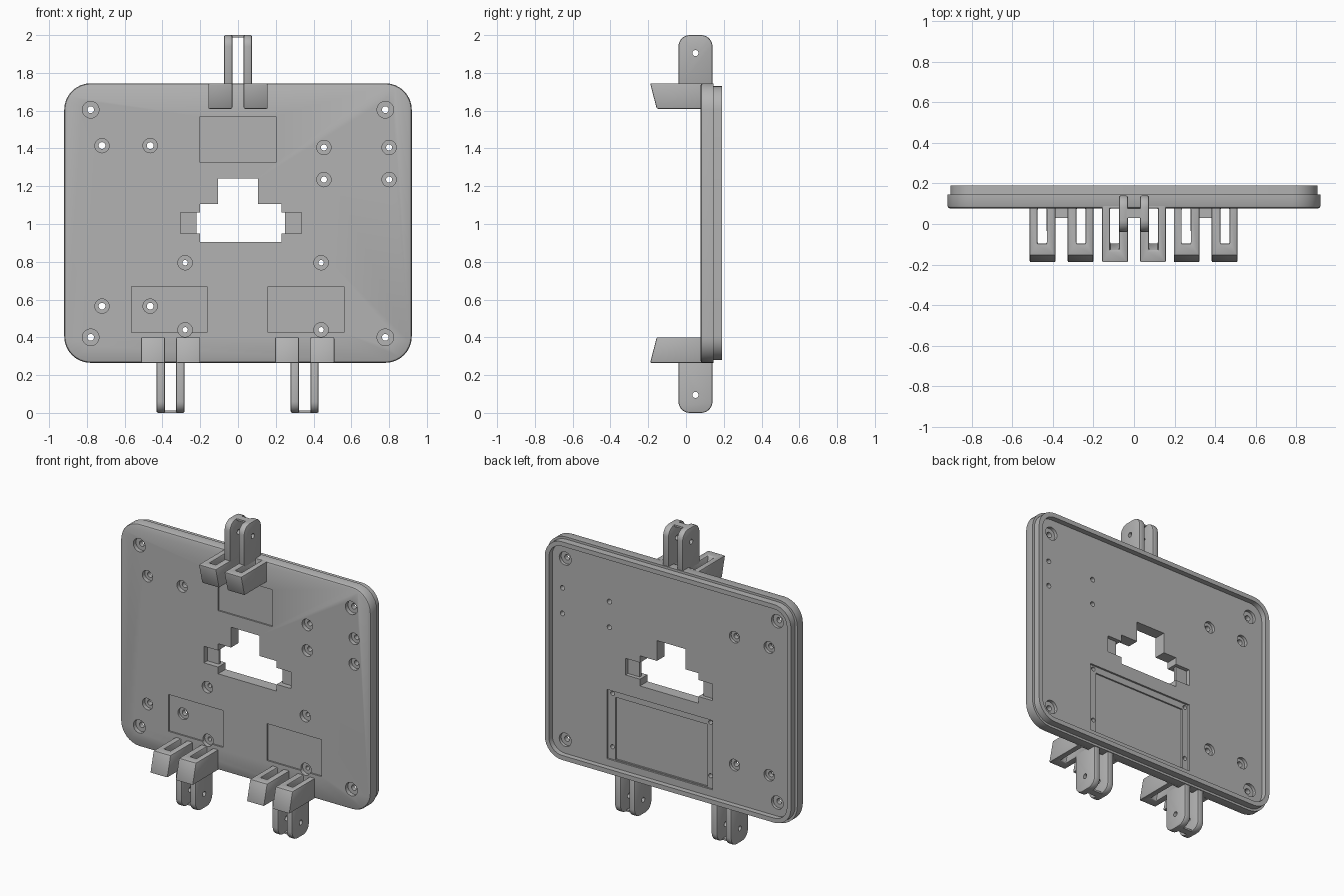
import bpy, bmesh, math

cube = bpy.data.objects.get("Cube")
if cube:
    bpy.data.objects.remove(cube, do_unlink=True)

grey = bpy.data.materials.new("plain grey")
grey.use_nodes = True
GREY = (0.45, 0.45, 0.45, 1)
grey.diffuse_color = GREY
grey.node_tree.nodes["Principled BSDF"].inputs["Base Color"].default_value = GREY


def loft(name, rings):
    """Join matching point rings with quads and cap both ends."""
    bm = bmesh.new()
    loops = [[bm.verts.new(p) for p in ring] for ring in rings]
    for a, b in zip(loops, loops[1:]):
        for i in range(len(a)):
            j = (i + 1) % len(a)
            bm.faces.new((a[i], a[j], b[j], b[i]))
    bm.faces.new(loops[0])
    bm.faces.new(loops[-1])
    bmesh.ops.recalc_face_normals(bm, faces=bm.faces)
    me = bpy.data.meshes.new(name)
    bm.to_mesh(me)
    bm.free()
    me.materials.append(grey)
    ob = bpy.data.objects.new(name, me)
    bpy.context.collection.objects.link(ob)
    return ob


def prism_x(name, yz, x0, x1):
    return loft(name, [[(x, y, z) for y, z in yz] for x in (x0, x1)])


def prism_y(name, xz, y0, y1):
    return loft(name, [[(x, y, z) for x, z in xz] for y in (y0, y1)])


def rect(x0, x1, z0, z1):
    return [(x0, z0), (x1, z0), (x1, z1), (x0, z1)]


def circle(cx, cz, r, n=24):
    return [(cx + r * math.cos(math.tau * i / n), cz + r * math.sin(math.tau * i / n))
            for i in range(n)]


def arc(cx, cz, r, start, n=8):
    return [(cx + r * math.cos(math.radians(start + 90 * i / n)),
             cz + r * math.sin(math.radians(start + 90 * i / n))) for i in range(n + 1)]


def activate(ob):
    bpy.ops.object.select_all(action='DESELECT')
    ob.select_set(True)
    bpy.context.view_layer.objects.active = ob


def cut(ob, cutter):
    cutter.hide_render = True
    activate(ob)
    mod = ob.modifiers.new("cut", 'BOOLEAN')
    mod.operation, mod.solver, mod.object = 'DIFFERENCE', 'EXACT', cutter
    bpy.ops.object.modifier_apply(modifier=mod.name)
    bpy.data.objects.remove(cutter, do_unlink=True)


def finish(ob, bevel=0):
    activate(ob)
    if bevel:
        mod = ob.modifiers.new("soft edges", 'BEVEL')
        mod.width, mod.segments, mod.limit_method = bevel, 2, 'ANGLE'
        mod.angle_limit = math.radians(40)
        bpy.ops.object.modifier_apply(modifier=mod.name)
    bpy.ops.object.shade_smooth_by_angle(angle=math.radians(30))


# Mounting plate with stepped lip and recessed back
W, LOW, HIGH, R = 0.92, 0.265, 1.745, 0.14
FRONT, FLOOR, BACK = 0.077, 0.155, 0.19


def outline(inset, y):
    r, x = R - inset, W - R
    pts = (arc(x, HIGH - R, r, 0) + arc(-x, HIGH - R, r, 90)
           + arc(-x, LOW + R, r, 180) + arc(x, LOW + R, r, 270))
    return [(px, y, pz) for px, pz in pts]


plate = loft("mounting_plate", [outline(i, y) for i, y in (
    (0.012, FRONT), (0.004, FRONT + 0.004), (0, FRONT + 0.012), (0, 0.145),
    (0.015, 0.145), (0.015, BACK), (0.045, BACK), (0.045, FLOOR))])

# Stepped central opening
for box in (rect(-0.105, 0.105, 1.0, 1.24), rect(-0.2, 0.23, 0.905, 1.105),
            rect(-0.22, 0.25, 0.95, 1.06)):
    cut(plate, prism_y("opening_cutter", box, 0, 0.3))

# Side ears of the opening, pocketed from both faces
for x0, x1 in ((-0.305, -0.21), (0.24, 0.335)):
    cut(plate, prism_y("ear_cutter", rect(x0, x1, 0.95, 1.06), 0, 0.113))
    cut(plate, prism_y("ear_cutter", rect(x0, x1, 0.95, 1.06), 0.13, 0.3))

# Shallow label pockets on the front
for x0, z0 in ((-0.2, 1.325), (-0.565, 0.425), (0.16, 0.425)):
    cut(plate, prism_y("pocket_cutter", rect(x0, x0 + 0.4, z0, z0 + 0.245), 0, FRONT + 0.01))

# Two-level pocket on the back
cut(plate, prism_y("back_pocket_cutter", rect(-0.305, 0.472, 0.357, 0.817), FLOOR - 0.012, 0.3))
cut(plate, prism_y("back_pocket_cutter", rect(-0.26, 0.417, 0.362, 0.775), FLOOR - 0.022, 0.3))

# Screw holes: x, z, front bore, back bore, shaft radius
holes = [(sx * 0.78, z, 0.044, 0.044, 0.018) for sx in (-1, 1) for z in (0.4, 1.605)]
holes += [(x, z, 0.038, 0.038, 0.018) for x in (-0.72, -0.465) for z in (0.565, 1.415)]
holes += [(x, z, 0.038, 0, 0.016) for x in (0.455, 0.8) for z in (1.235, 1.405)]
holes += [(x, z, 0.038, 0, 0.014) for x in (-0.28, 0.44) for z in (0.44, 0.795)]
for x, z, front, back, shaft in holes:
    cut(plate, prism_y("bore_cutter", circle(x, z, front), 0, FRONT + 0.027))
    if back:
        cut(plate, prism_y("bore_cutter", circle(x, z, back), FLOOR - 0.02, 0.3))
    cut(plate, prism_y("shaft_cutter", circle(x, z, shaft), 0, 0.3))
finish(plate)


# Hook and hinge sets: one at the top, two at the bottom
def hinge_set(label, cx, base, tip):
    s = 1 if tip > base else -1          # outward direction along z

    def at(y, depth):                    # depth measured inward from the plate edge
        return (y, base - s * depth)

    for side, word in ((-1, "right"), (1, "left")):
        def span(a, b):
            return sorted((cx + side * a, cx + side * b))

        # Slotted hook with slanted nose
        hook = prism_x(f"{label}_hook_{word}", [at(-0.19, 0), at(0.09, 0), at(0.09, 0.135),
                                                at(-0.155, 0.135)], *span(0.03, 0.157))
        slot = [at(-0.143, -0.05), at(0.077, -0.05), at(0.077, 0.185), at(-0.082, 0.185)]
        cut(hook, prism_x("slot_cutter", slot, *span(0.073, 0.118)))
        finish(hook, 0.007)

        # Rounded hinge lug with pin hole
        r = 0.06
        y0, y1 = -0.04, 0.14
        shape = [(y1, -0.02)] + arc(y1 - r, abs(tip - base) - r, r, 0)
        shape += arc(y0 + r, abs(tip - base) - r, r, 90) + [(y0, -0.02)]
        lug = prism_x(f"{label}_lug_{word}", [at(y, -d) for y, d in shape], *span(0.03, 0.074))
        finish(lug, 0.008)
        cut(lug, prism_x("pin_cutter", circle(0.05, tip - s * 0.095, 0.016),
                         cx - 0.3, cx + 0.3))
        finish(lug)

    # Thin strip joining the lug tips
    d = abs(tip - base)
    finish(prism_x(f"{label}_bridge", [at(0.03, -d), at(0.077, -d), at(0.077, 0.012 - d),
                                       at(0.03, 0.012 - d)], cx - 0.04, cx + 0.04))


hinge_set("top", 0, HIGH, 2.0)
hinge_set("bottom_right", -0.357, LOW, 0.0)
hinge_set("bottom_left", 0.353, LOW, 0.0)
